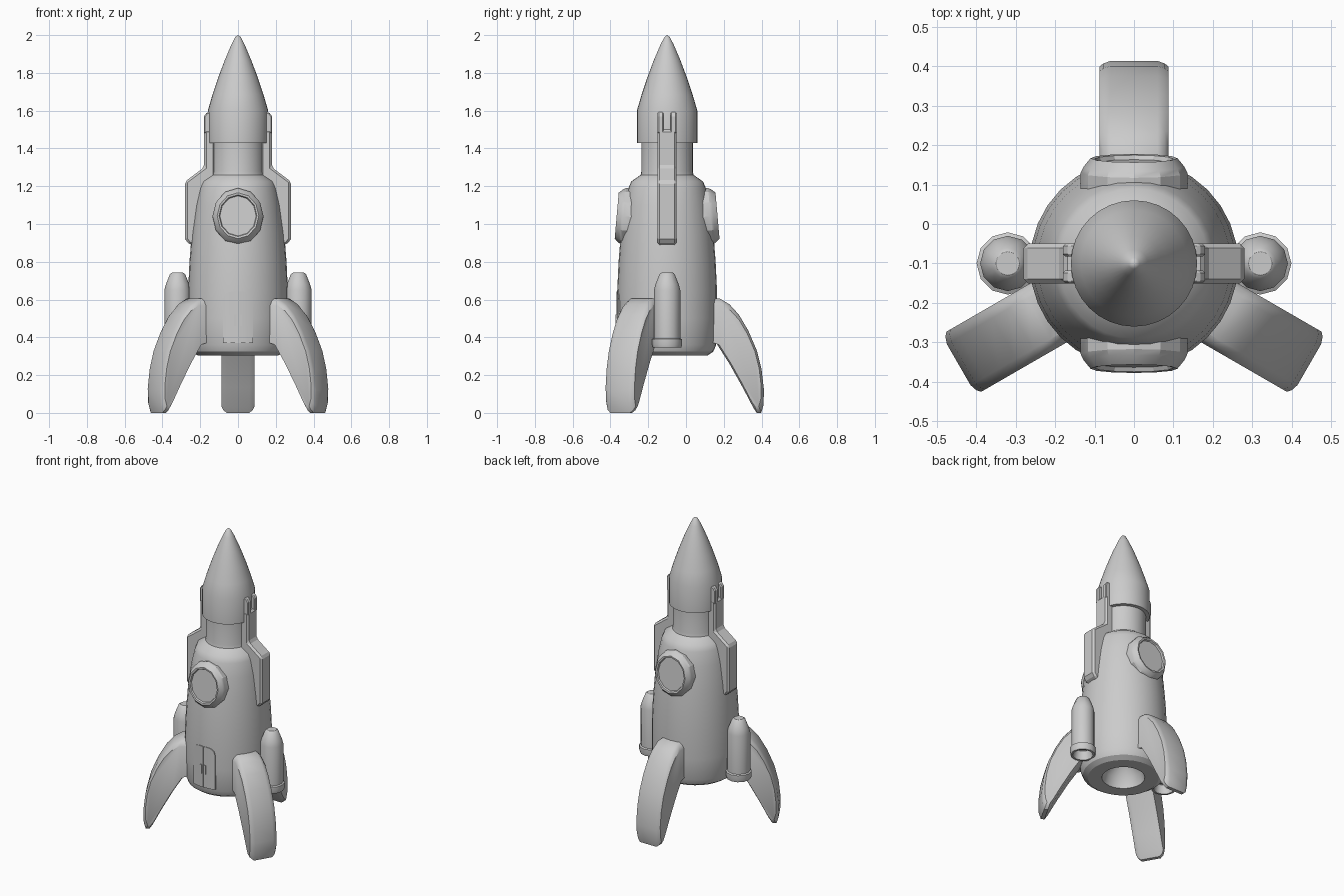
import bpy, bmesh
from math import pi, cos, sin, radians
from mathutils import Matrix

if "Cube" in bpy.data.objects:
    bpy.data.objects.remove(bpy.data.objects["Cube"])

AXIS = Matrix.Translation((0, -0.1, 0))  # rocket's central axis


def finish(name, bm, mat, angle=32):
    bmesh.ops.remove_doubles(bm, verts=bm.verts, dist=1e-5)
    bm.transform(mat)
    bmesh.ops.recalc_face_normals(bm, faces=bm.faces)
    me = bpy.data.meshes.new(name)
    bm.to_mesh(me)
    bm.free()
    ob = bpy.data.objects.new(name, me)
    bpy.context.collection.objects.link(ob)
    bpy.ops.object.select_all(action='DESELECT')
    ob.select_set(True)
    bpy.context.view_layer.objects.active = ob
    bpy.ops.object.shade_smooth_by_angle(angle=radians(angle))
    return ob


def skin(bm, loops, caps=False):
    for a, b in zip(loops, loops[1:]):
        for i in range(len(a)):
            j = (i + 1) % len(a)
            bm.faces.new((a[i], a[j], b[j], b[i]))
    if caps:
        bm.faces.new(loops[0])
        bm.faces.new(loops[-1])


def lathe(name, profile, n, mat, angle=32):
    bm = bmesh.new()
    loops = [[bm.verts.new((r * cos(2 * pi * i / n), r * sin(2 * pi * i / n), z))
              for i in range(n)] for r, z in profile]
    skin(bm, loops)
    # collapsed ends become clean fans once doubles are merged
    return finish(name, bm, mat, angle)


def prism(name, pts, layers, mat, bevel=0, angle=32):
    """Outline in xz, stacked along y; layers are (y, scale about the centre)."""
    bm = bmesh.new()
    cx = sum(p[0] for p in pts) / len(pts)
    cz = sum(p[1] for p in pts) / len(pts)
    loops = [[bm.verts.new((cx + (x - cx) * s, y, cz + (z - cz) * s)) for x, z in pts]
             for y, s in layers]
    skin(bm, loops, True)
    bmesh.ops.recalc_face_normals(bm, faces=bm.faces)
    if bevel:
        edges = [e for e in bm.edges if e.calc_face_angle(0) > 0.7]
        bmesh.ops.bevel(bm, geom=edges, offset=bevel, segments=1, affect='EDGES',
                        clamp_overlap=True)
    return finish(name, bm, mat, angle)


# Hull with recessed engine opening and neck
lathe("hull", [(0, .43), (.07, .42), (.115, .37), (.13, .305), (.215, .305), (.245, .325),
               (.26, .36), (.264, .5), (.264, .65), (.257, .8), (.245, .95), (.225, 1.1),
               (.205, 1.19), (.19, 1.225), (.14, 1.26), (.136, 1.28), (.136, 1.45), (0, 1.45)],
      32, AXIS)

# Nose cone
lathe("nose_cone", [(0, 1.43), (.16, 1.43), (.16, 1.6), (.135, 1.685), (.105, 1.775),
                    (.07, 1.868), (.035, 1.95), (.014, 1.99), (0, 2.0)], 32, AXIS)

# Portholes, front and back, tilted to follow the hull
for name, turn in (("front_porthole", 0), ("back_porthole", pi)):
    m = (AXIS @ Matrix.Rotation(turn, 4, 'Z') @ Matrix.Translation((0, -.22, 1.04))
         @ Matrix.Rotation(radians(-5), 4, 'X') @ Matrix.Diagonal((1, 1, 1.11, 1))
         @ Matrix.Rotation(pi / 2, 4, 'X'))
    lathe(name, [(0, -.06), (.135, -.06), (.135, .01), (.128, .025), (.11, .047),
                 (.1, .045), (.096, .034), (0, .034)], 12, m, 25)

# Three curved landing fins
fin = [(.2, .61), (.28, .605), (.33, .575), (.38, .52), (.43, .435), (.475, .33), (.5, .23),
       (.513, .12), (.51, .04), (.498, 0), (.475, 0), (.455, .03), (.4, .135), (.33, .26),
       (.26, .37), (.2, .39)]
for name, deg in (("back_fin", 90), ("left_fin", 210), ("right_fin", 330)):
    prism(name, fin, [(-.088, .88), (-.078, .95), (-.06, 1), (.06, 1), (.078, .95), (.088, .88)],
          AXIS @ Matrix.Rotation(radians(deg), 4, 'Z'))

# Side boosters and braces with forked tops
booster = [(0, .42), (.05, .4), (.062, .345), (.075, .345), (.079, .36), (.079, .39),
           (.07, .395), (.07, .65), (.062, .68), (.04, .735), (.03, .742), (0, .742)]
brace = [(.12, 1.5), (.18, 1.5), (.18, 1.3), (.28, 1.225), (.28, .92), (.258, .89),
         (.22, .89), (.18, 1.15), (.12, 1.25)]
prong = [(.12, 1.48), (.18, 1.48), (.18, 1.57), (.165, 1.592), (.12, 1.592)]
for side, turn in (("right", 0), ("left", pi)):
    m = AXIS @ Matrix.Rotation(turn, 4, 'Z')
    lathe(side + "_booster", booster, 12, m @ Matrix.Translation((.32, 0, 0)), 35)
    prism(side + "_brace", brace, [(-.051, 1), (.051, 1)], m, .012, 20)
    for k, y in enumerate((-.034, .034)):
        prism(f"{side}_brace_prong_{k + 1}", prong, [(y - .016, 1), (y + .016, 1)], m, .006, 20)

# Curved double door wrapped on the hull
for side, s in (("left", -1), ("right", 1)):
    bm = bmesh.new()
    cols = [(.001, .642), (.03, .642), (.055, .637), (.072, .622), (.08, .59)]
    rings = []
    for x, top in cols:
        row = []
        for r, z in ((.25, .37), (.2675, .37), (.2675, top), (.25, top)):
            row.append(bm.verts.new((s * x, -(r * r - x * x) ** .5, z)))
        rings.append(row)
    skin(bm, rings, True)
    finish(side + "_door", bm, AXIS)
    # Door handle
    x0, x1 = sorted((s * .008, s * .02))
    prism(side + "_door_handle", [(x0, .46), (x1, .46), (x1, .52), (x0, .52)],
          [(-.272, 1), (-.262, 1)], AXIS)
